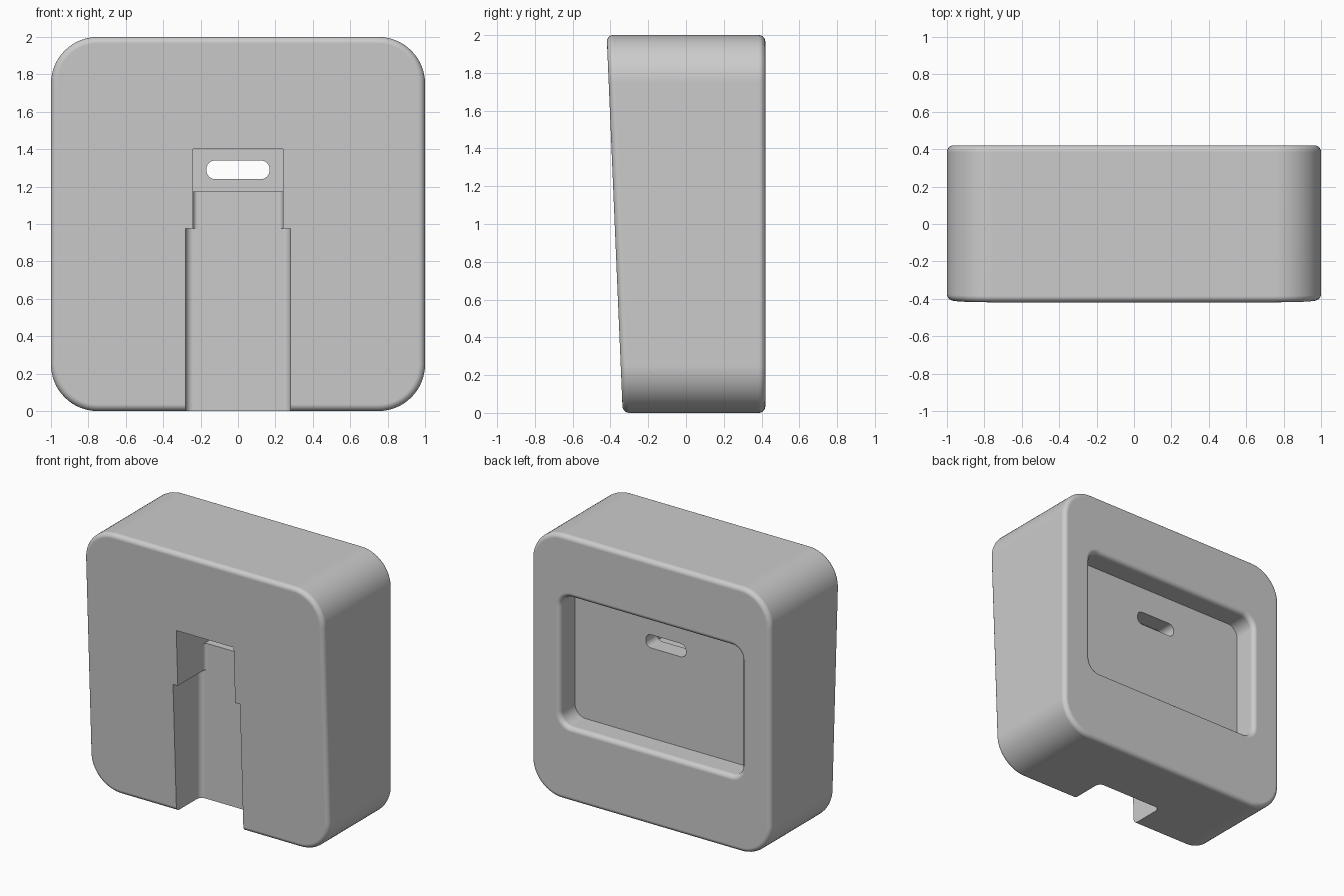
import bpy, bmesh, math

cube = bpy.data.objects.get("Cube")
if cube:
    bpy.data.objects.remove(cube, do_unlink=True)

grey = bpy.data.materials.new("plain_grey")
grey.use_nodes = True
grey.diffuse_color = (0.6, 0.6, 0.6, 1)
grey.node_tree.nodes["Principled BSDF"].inputs["Base Color"].default_value = grey.diffuse_color


def outline(hw, hh, r, steps=16):
    """Rounded rectangle centred on the origin."""
    pts = []
    for i, (sx, sy) in enumerate([(1, 1), (-1, 1), (-1, -1), (1, -1)]):
        count = steps if r > 0 else 0
        for k in range(count + 1):
            a = math.pi / 2 * (i + k / max(count, 1))
            pts.append((sx * (hw - r) + r * math.cos(a), sy * (hh - r) + r * math.sin(a)))
    return pts


def loft(name, rings):
    """Closed solid through a list of rings of 3D points."""
    bm = bmesh.new()
    loops = [[bm.verts.new(p) for p in ring] for ring in rings]
    n = len(loops[0])
    for a, b in zip(loops, loops[1:]):
        for i in range(n):
            j = (i + 1) % n
            bm.faces.new((a[i], a[j], b[j], b[i]))
    bm.faces.new(loops[0])
    bm.faces.new(loops[-1])
    bmesh.ops.recalc_face_normals(bm, faces=bm.faces)
    mesh = bpy.data.meshes.new(name)
    bm.to_mesh(mesh)
    bm.free()
    mesh.materials.append(grey)
    obj = bpy.data.objects.new(name, mesh)
    bpy.context.collection.objects.link(obj)
    return obj


def fillet(r, steps=6):
    """Quarter round as (inset, depth) pairs, from the face to the side."""
    angles = [math.pi / 2 * k / steps for k in range(steps + 1)]
    return [(r * (1 - math.sin(a)), r * (1 - math.cos(a))) for a in angles]


# Body: rounded square with a leaning front and softened rims
BACK, RIM, CORNER = 0.42, 0.035, 0.25


def body_ring(inset, depth, front):
    ring = []
    for x, z in outline(1 - inset, 1 - inset, CORNER - inset):
        z += 1
        y = -0.335 - 0.0425 * z + depth if front else BACK - depth
        ring.append((x, y, z))
    return ring


rings = [body_ring(i, d, True) for i, d in fillet(RIM)]
rings += [body_ring(i, d, False) for i, d in reversed(fillet(RIM))]
body = loft("dock_body", rings)


# Screen pocket in the back, flaring out at its rim
def pocket_ring(grow, y):
    return [(x, y, z + 1.05) for x, z in outline(0.76 + grow, 0.49 + grow, 0.09 + grow)]


LIP = 0.035
pocket = [pocket_ring(0, 0.24)]
pocket += [pocket_ring(i, BACK - d) for i, d in reversed(fillet(LIP))]
pocket.append(pocket_ring(LIP, 0.6))
cutters = [loft("pocket_cutter", pocket)]


# Cable channel up the front: wide, then narrow, then a deeper square recess
def channel(name, half_width, floor, low, high, r):
    return loft(name, [[(x, y + floor - 0.5, z) for x, y in outline(half_width, 0.5, r, 8)]
                       for z in (low, high)])


cutters += [
    channel("wide_channel_cutter", 0.28, -0.05, -0.2, 0.975, 0.04),
    channel("narrow_channel_cutter", 0.24, -0.05, 0.8, 1.3, 0.025),
    channel("recess_cutter", 0.24, 0.11, 1.175, 1.4, 0),
]

# Plug slot through to the pocket
cutters.append(loft("plug_slot_cutter", [[(x, y, z + 1.29) for x, z in outline(0.168, 0.05, 0.045, 8)]
                                         for y in (0, 0.35)]))

bpy.ops.object.select_all(action='DESELECT')
body.select_set(True)
bpy.context.view_layer.objects.active = body
for cutter in cutters:
    cutter.hide_render = True
    mod = body.modifiers.new(cutter.name, 'BOOLEAN')
    mod.operation = 'DIFFERENCE'
    mod.solver = 'EXACT'
    mod.object = cutter
    bpy.ops.object.modifier_apply(modifier=mod.name)
    bpy.data.objects.remove(cutter, do_unlink=True)

# Smooth rounds with crisp flat faces
bpy.ops.object.shade_smooth_by_angle(angle=math.radians(30))
weighted = body.modifiers.new("weighted_normals", 'WEIGHTED_NORMAL')
weighted.keep_sharp = True
